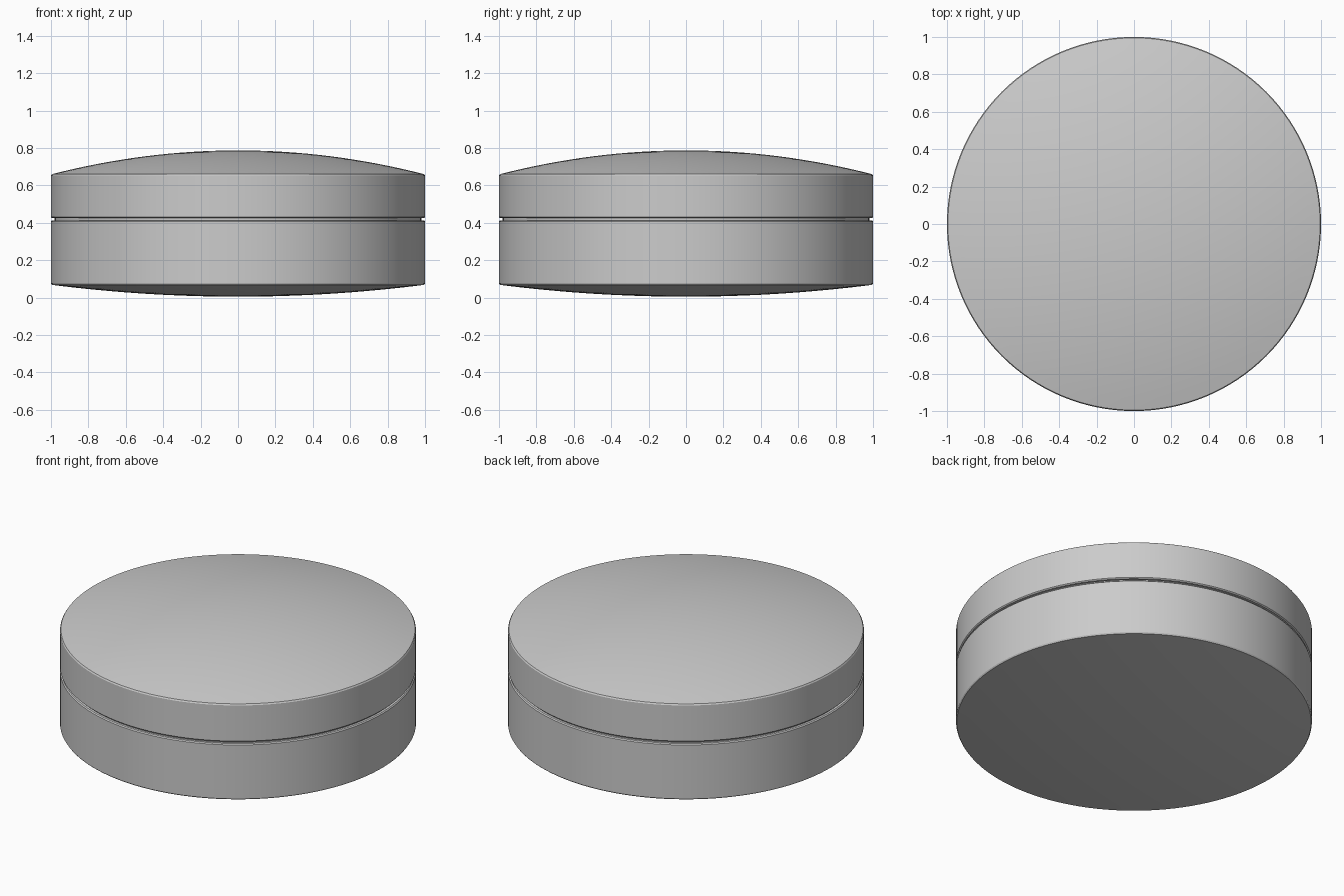
import bpy, bmesh
from math import radians

cube = bpy.data.objects.get("Cube")
if cube:
    bpy.data.objects.remove(cube)

SEGMENTS = 128

grey = bpy.data.materials.new("neutral grey")
grey.use_nodes = True
colour = (0.6, 0.6, 0.6, 1)
grey.diffuse_color = colour
grey.node_tree.nodes["Principled BSDF"].inputs["Base Color"].default_value = colour


def lathe(name, profile):
    """Spin an (radius, height) outline around the z axis."""
    bm = bmesh.new()
    verts = [bm.verts.new((r, 0, z)) for r, z in profile]
    edges = [bm.edges.new(pair) for pair in zip(verts, verts[1:])]
    bmesh.ops.spin(bm, geom=verts + edges, cent=(0, 0, 0), axis=(0, 0, 1),
                   angle=radians(360), steps=SEGMENTS, use_duplicate=False)
    bmesh.ops.remove_doubles(bm, verts=bm.verts, dist=0.00001)
    bmesh.ops.recalc_face_normals(bm, faces=bm.faces)
    mesh = bpy.data.meshes.new(name)
    bm.to_mesh(mesh)
    bm.free()
    obj = bpy.data.objects.new(name, mesh)
    bpy.context.collection.objects.link(obj)
    mesh.materials.append(grey)
    bpy.ops.object.select_all(action="DESELECT")
    obj.select_set(True)
    bpy.context.view_layer.objects.active = obj
    bpy.ops.object.shade_smooth_by_angle(angle=radians(25))
    return obj


def dome(centre_z, rim_z, radius=0.995, steps=16):
    """Shallow curved outline from the centre out to the rim."""
    return [(radius * i / steps, centre_z + (rim_z - centre_z) * (i / steps) ** 2)
            for i in range(steps + 1)]


# Lower case with a shallow convex underside and a recessed neck
lathe("lower_case", dome(0.005, 0.068) + [
    (1.0, 0.076), (1.0, 0.407), (0.994, 0.413), (0.98, 0.413),
    (0.98, 0.42), (0, 0.42)])

# Upper lid with a convex crown, separated by the thin groove
lathe("upper_lid", [
    (0, 0.42), (0.98, 0.42), (0.98, 0.425), (0.994, 0.425), (1.0, 0.431),
    (1.0, 0.652)] + dome(0.787, 0.66)[::-1])
